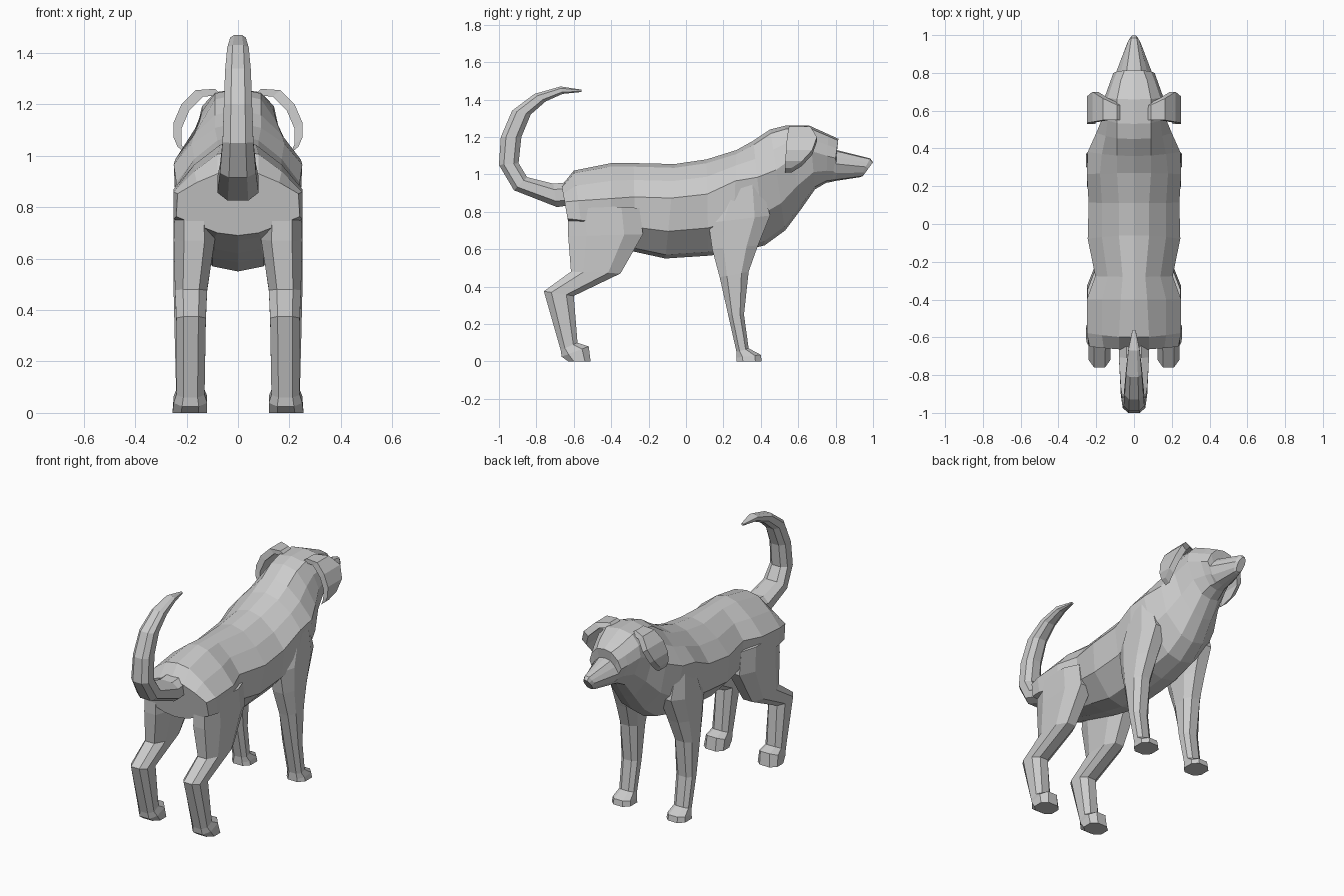
import bpy, bmesh
from mathutils import Vector

cube = bpy.data.objects.get("Cube")
if cube:
    bpy.data.objects.remove(cube, do_unlink=True)

grey = bpy.data.materials.new("plain grey")
grey.use_nodes = True
COLOUR = (0.6, 0.6, 0.6, 1)
grey.diffuse_color = COLOUR
grey.node_tree.nodes["Principled BSDF"].inputs["Base Color"].default_value = COLOUR


def loft(name, rings):
    """Skin closed rings of points and cap both ends."""
    bm = bmesh.new()
    vs = [[bm.verts.new(p) for p in r] for r in rings]
    n = len(vs[0])
    for a, b in zip(vs, vs[1:]):
        for i in range(n):
            j = (i + 1) % n
            bm.faces.new((a[i], a[j], b[j], b[i]))
    bm.faces.new(vs[0])
    bm.faces.new(vs[-1])
    bmesh.ops.recalc_face_normals(bm, faces=bm.faces)
    me = bpy.data.meshes.new(name)
    bm.to_mesh(me)
    bm.free()
    me.materials.append(grey)
    ob = bpy.data.objects.new(name, me)
    bpy.context.collection.objects.link(ob)


def both_sides(name, rings):
    for side, s in (("left", 1), ("right", -1)):
        loft(f"{side}_{name}", [[(s * x, y, z) for x, y, z in r] for r in rings])


def limb_ring(back, front, x_out, x_in, cut=0.25):
    """Eight-sided chamfered section between two (y, z) points."""
    b, f = Vector(back), Vector(front)
    pts = []
    for u, v in ((cut, 0), (1 - cut, 0), (1, cut), (1, 1 - cut),
                 (1 - cut, 1), (cut, 1), (0, 1 - cut), (0, cut)):
        p = b.lerp(f, v)
        pts.append((x_in + (x_out - x_in) * u, p.x, p.y))
    return pts


def body_ring(yt, zt, yb, zb, xb, xc, xd, xe, xf, fd):
    """Twelve-sided body section; fd is the depth of the side crease."""
    half = [(xb, 0.04), (xc, fd * 0.5), (xd, fd), (xe, fd + (1 - fd) * 0.55), (xf, 0.96)]
    outline = [(0, 0)] + half + [(0, 1)] + [(-x, f) for x, f in reversed(half)]
    return [(x, yt + (yb - yt) * f, zt + (zb - zt) * f) for x, f in outline]


# Body, neck, head and muzzle in one skin: top (y, z), bottom (y, z), half widths, crease
trunk = [
    (-.665, .94, -.62, .69, .08, .16, .235, .24, .08, .35),
    (-.60, 1.02, -.55, .67, .08, .17, .25, .25, .09, .46),
    (-.40, 1.06, -.40, .62, .07, .17, .25, .235, .09, .43),
    (-.28, 1.06, -.27, .585, .06, .14, .205, .20, .10, .38),
    (-.06, 1.055, -.11, .55, .08, .17, .245, .22, .10, .36),
    (.11, 1.08, .12, .565, .08, .17, .24, .22, .10, .36),
    (.27, 1.13, .25, .58, .09, .18, .25, .24, .10, .30),
    (.36, 1.18, .42, .62, .09, .17, .245, .21, .09, .35),
    (.45, 1.24, .53, .70, .09, .15, .20, .18, .08, .40),
]
head = [
    (.53, 1.26, .62, .82, .09, .14, .165, .14, .07, .40),
    (.66, 1.26, .69, .92, .09, .14, .155, .12, .06, .40),
    (.76, 1.215, .75, .955, .07, .11, .125, .09, .05, .45),
    (.815, 1.19, .78, .96, .05, .09, .11, .08, .04, .45),
    (.805, 1.13, .80, .965, .04, .07, .095, .075, .04, .45),
    (.985, 1.085, .93, .985, .015, .028, .035, .03, .02, .45),
    (1.0, 1.065, .945, .99, .01, .02, .025, .022, .015, .45),
]
loft("body_and_head", [body_ring(*r) for r in trunk + head])

# Hind legs, from hip to paw
both_sides("hind_leg", [limb_ring(*r) for r in (
    ((-.63, .84), (-.25, .82), .245, .10),
    ((-.63, .67), (-.23, .68), .25, .09),
    ((-.615, .48), (-.35, .47), .245, .12),
    ((-.76, .375), (-.60, .35), .24, .125),
    ((-.67, .06), (-.58, .10), .24, .13),
    ((-.665, .025), (-.52, .08), .25, .12),
    ((-.63, 0), (-.51, 0), .255, .12),
)])

# Front legs, from shoulder to paw
both_sides("front_leg", [limb_ring(*r) for r in (
    ((.22, .95), (.40, .95), .24, .12),
    ((.12, .74), (.45, .78), .25, .09),
    ((.14, .60), (.385, .62), .25, .11),
    ((.18, .45), (.335, .48), .25, .13),
    ((.225, .25), (.31, .25), .245, .135),
    ((.27, .05), (.335, .07), .24, .14),
    ((.27, .02), (.40, .035), .25, .13),
    ((.27, 0), (.405, 0), .255, .125),
)])

# Folded ears: x, z, back y, front y
both_sides("ear", [
    [(x, y0, z), (x, y1, z), (x - .03, y1, z - .025), (x - .03, y0, z - .025)]
    for x, z, y0, y1 in (
        (.09, 1.26, .55, .63),
        (.165, 1.255, .55, .665),
        (.22, 1.20, .54, .70),
        (.25, 1.13, .535, .675),
        (.25, 1.07, .53, .62),
        (.235, 1.035, .53, .565),
    )])

# Curled tail: outer (y, z), inner (y, z), half width each way
loft("tail", [limb_ring(o, i, h, -h) for o, i, h in (
    ((-.58, .84), (-.60, .96), .08),
    ((-.69, .825), (-.71, .95), .08),
    ((-.92, .915), (-.85, .985), .07),
    ((-1.0, 1.05), (-.895, 1.06), .06),
    ((-.99, 1.20), (-.88, 1.20), .055),
    ((-.93, 1.34), (-.83, 1.32), .05),
    ((-.81, 1.43), (-.75, 1.39), .042),
    ((-.67, 1.47), (-.66, 1.43), .03),
    ((-.56, 1.453), (-.56, 1.44), .008),
)])
